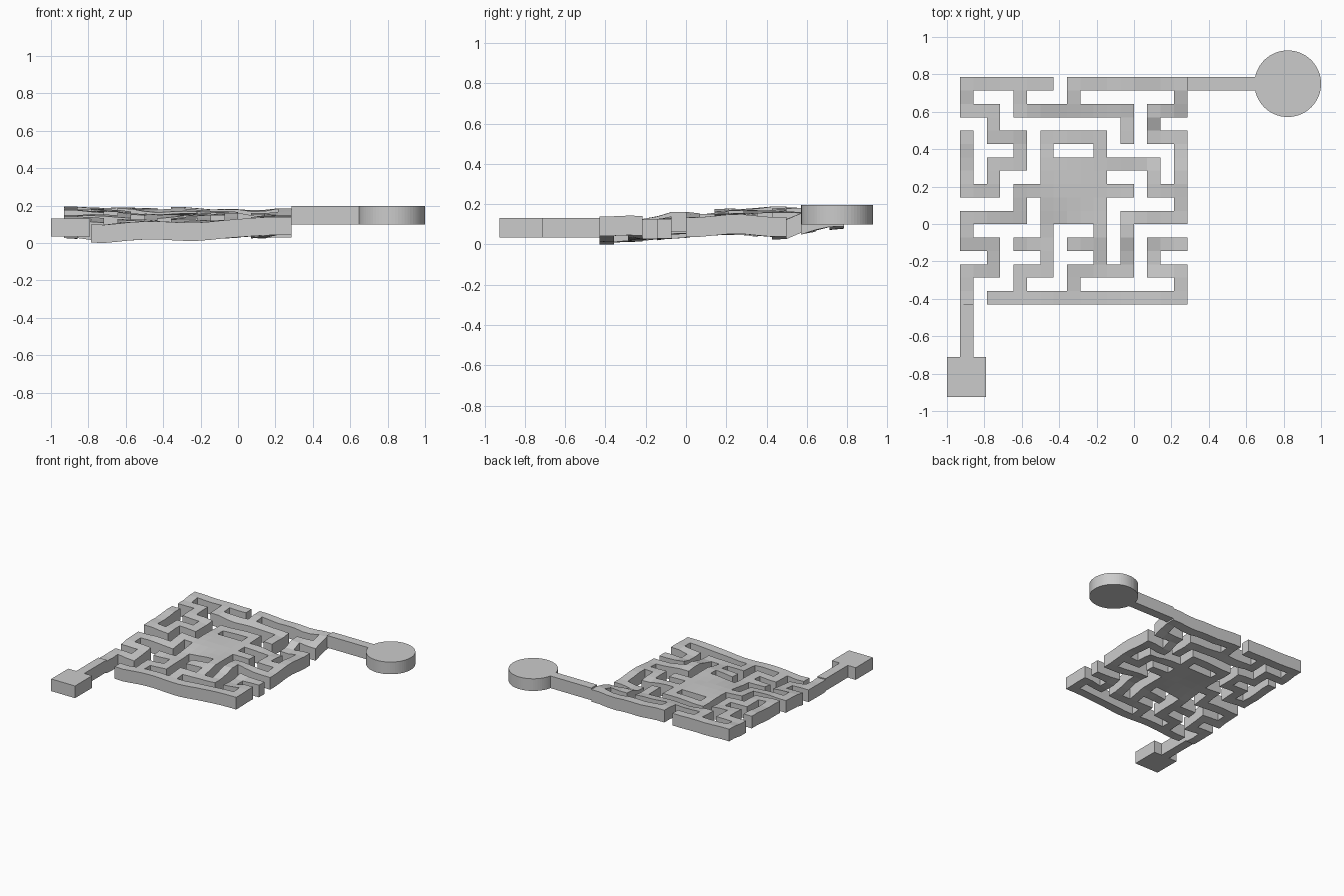
import bpy, bmesh

if "Cube" in bpy.data.objects:
    bpy.data.objects.remove(bpy.data.objects["Cube"])

P = 1.215 / 17          # width of one maze cell
X0, Y0 = -0.93, 0.785   # back left corner of the maze
T = 0.097               # slab thickness

# Straight runs of the maze: row -> column spans, and column -> row spans
ACROSS = {0: [(0, 6), (8, 16)], 2: [(0, 2), (4, 12), (14, 16)],
          4: [(2, 4), (6, 10), (14, 16)], 6: [(2, 4), (6, 14)],
          8: [(0, 2), (4, 12), (14, 16)], 10: [(0, 4), (12, 16)],
          12: [(0, 2), (4, 6), (8, 10), (14, 16)],
          14: [(0, 2), (4, 6), (8, 12), (14, 16)], 16: [(2, 16)]}
DOWN = {0: [(0, 2), (4, 8), (10, 12), (14, 16)], 2: [(2, 4), (6, 8), (12, 14)],
        4: [(0, 2), (4, 6), (8, 10), (14, 16)], 6: [(4, 6), (10, 14)],
        8: [(0, 2), (14, 16)], 10: [(4, 6), (10, 14)], 12: [(2, 4), (10, 14)],
        14: [(2, 4), (6, 8), (12, 14)], 16: [(0, 2), (4, 10), (14, 16)]}

# (column, row, underside height) samples of the gentle terrain
HILLS = [(2, 16, .005), (9, 16, .018), (16, 16, .05), (0, 14, .035), (0, 16.5, .035),
         (16, 14, .055), (14, 13, .03), (16, 12, .035), (0, 10, .055), (16, 10, .045),
         (16, 7, .06), (16, 4, .045), (14, 4, .025), (14, 2, .07), (16, 0, .097),
         (12, 0, .092), (8, 0, .103), (4, 0, .1), (0, 0, .105), (0, 2, .09),
         (0, 4, .1), (4, 2, .095), (0, 8, .09), (2, 6, .08), (12, 4, .075),
         (6, 4, .06), (8, 7, .065), (10, 10, .06), (6, 12, .035), (11, 14, .03),
         (12, 11, .075), (4, 14, .02)]

grey = bpy.data.materials.new("light_grey")
grey.diffuse_color = (0.6, 0.6, 0.6, 1)
grey.use_nodes = True
grey.node_tree.nodes["Principled BSDF"].inputs["Base Color"].default_value = grey.diffuse_color


def height(col, row):
    total = weight = 0
    for c, r, z in HILLS:
        w = 1 / ((col - c - .5) ** 2 + (row - r - .5) ** 2 + .2) ** 1.5
        total += w * z
        weight += w
    return total / weight


def make_object(name, bm):
    bmesh.ops.recalc_face_normals(bm, faces=bm.faces)
    mesh = bpy.data.meshes.new(name)
    bm.to_mesh(mesh)
    bm.free()
    mesh.materials.append(grey)
    ob = bpy.data.objects.new(name, mesh)
    bpy.context.collection.objects.link(ob)
    return ob


def slab(name, x1, x2, y1, y2, z):
    bm = bmesh.new()
    bmesh.ops.create_cube(bm, size=1)
    for v in bm.verts:
        v.co = ((x1 + x2) / 2 + v.co.x * (x2 - x1),
                (y1 + y2) / 2 + v.co.y * (y2 - y1),
                z + T / 2 + v.co.z * T)
    return make_object(name, bm)


# Wavy maze path: cells on a shared grid, then extruded upwards
cells = {(c, r) for c in range(6, 11) for r in range(6, 11)}   # solid centre
for row, spans in ACROSS.items():
    for a, b in spans:
        cells |= {(c, row) for c in range(a, b + 1)}
for col, spans in DOWN.items():
    for a, b in spans:
        cells |= {(col, r) for r in range(a, b + 1)}

bm = bmesh.new()
corners = {}


def corner(c, r):
    if (c, r) not in corners:
        corners[c, r] = bm.verts.new((X0 + c * P, Y0 - r * P, height(c, r)))
    return corners[c, r]


for c, r in sorted(cells):
    bm.faces.new([corner(c, r), corner(c + 1, r),
                  corner(c + 1, r + 1), corner(c, r + 1)])
low = min(v.co.z for v in bm.verts)
for v in bm.verts:
    v.co.z -= low
res = bmesh.ops.extrude_face_region(bm, geom=bm.faces[:], use_keep_orig=True)
for v in res["geom"]:
    if isinstance(v, bmesh.types.BMVert):
        v.co.z += T
make_object("maze_path", bm)

# Start: straight path and square pad
slab("start_path", X0, X0 + P, -0.71, Y0 - 17 * P, 0.035)
slab("start_pad", -1, -0.79, -0.925, -0.71, 0.035)

# Finish: straight path and round pad
slab("finish_path", X0 + 17 * P, 0.68, Y0 - P, Y0, 0.1)
bm = bmesh.new()
bmesh.ops.create_cone(bm, cap_ends=True, segments=64, radius1=0.178, radius2=0.178, depth=T)
for v in bm.verts:
    v.co.x += 0.822
    v.co.y += 0.75
    v.co.z += 0.1 + T / 2
make_object("finish_pad", bm)
